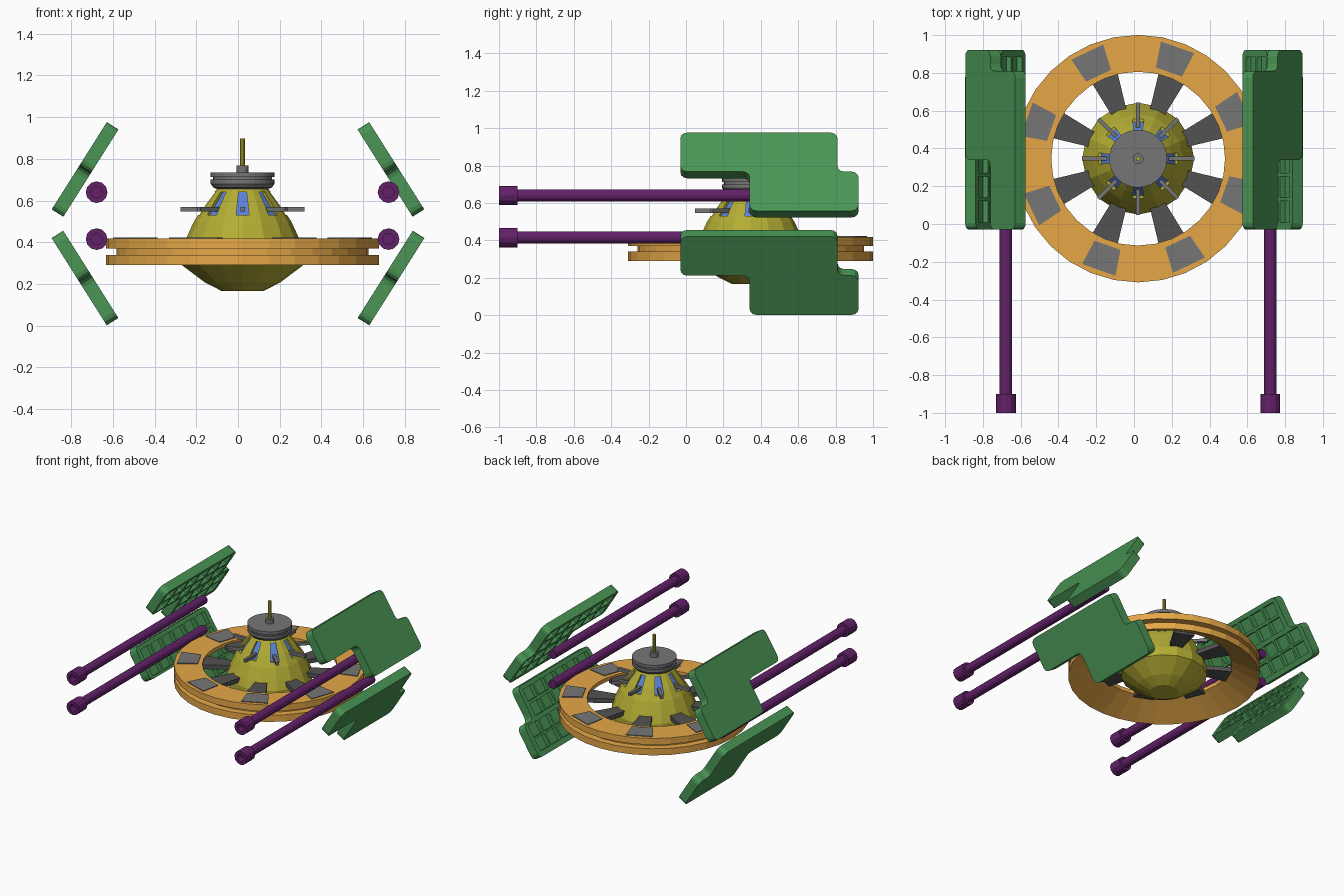
import bpy, bmesh
from math import cos, sin, pi, radians
from mathutils import Matrix

if "Cube" in bpy.data.objects:
    bpy.data.objects.remove(bpy.data.objects["Cube"])

CX, CY = 0.022, 0.346          # axis of the saucer


def material(name, rgb):
    m = bpy.data.materials.new(name)
    m.diffuse_color = (*rgb, 1)
    m.use_nodes = True
    m.node_tree.nodes["Principled BSDF"].inputs["Base Color"].default_value = m.diffuse_color
    return m


ORANGE = material("orange", (0.79, 0.39, 0.064))
OLIVE = material("olive", (0.455, 0.416, 0.035))
PURPLE = material("purple", (0.122, 0.015, 0.14))
GREEN = material("green", (0.068, 0.30, 0.09))
BLUE = material("blue", (0.10, 0.22, 0.70))
GREY = material("grey", (0.18, 0.18, 0.18))
DARK = material("dark_grey", (0.085, 0.085, 0.085))


def finish(name, bm, mat=None):
    bmesh.ops.recalc_face_normals(bm, faces=bm.faces[:])
    me = bpy.data.meshes.new(name)
    bm.to_mesh(me)
    bm.free()
    ob = bpy.data.objects.new(name, me)
    bpy.context.collection.objects.link(ob)
    if mat:
        me.materials.append(mat)
    return ob


def lathe(name, profile, seg, mat=None, matrix=None, closed=False):
    """Turn (radius, height) points around z; open profiles get end caps."""
    bm = bmesh.new()
    rings = [[bm.verts.new((r * cos(2 * pi * i / seg), r * sin(2 * pi * i / seg), z))
              for i in range(seg)] for r, z in profile]
    pairs = list(zip(rings, rings[1:]))
    if closed:
        pairs.append((rings[-1], rings[0]))
    else:
        bm.faces.new(rings[0])
        bm.faces.new(rings[-1])
    for a, b in pairs:
        for i in range(seg):
            j = (i + 1) % seg
            bm.faces.new((a[i], a[j], b[j], b[i]))
    bm.transform(matrix or Matrix.Translation((CX, CY, 0)))
    return finish(name, bm, mat)


def prism(bm, low, high):
    """Solid between two matching loops of points."""
    a = [bm.verts.new(p) for p in low]
    b = [bm.verts.new(p) for p in high]
    bm.faces.new(a)
    bm.faces.new(b)
    n = len(a)
    for i in range(n):
        bm.faces.new((a[i], a[(i + 1) % n], b[(i + 1) % n], b[i]))


def box(bm, x0, x1, y0, y1, z0, z1):
    loop = [(x0, y0), (x1, y0), (x1, y1), (x0, y1)]
    prism(bm, [(x, y, z0) for x, y in loop], [(x, y, z1) for x, y in loop])


def around(name, build, start, mat=None):
    """Eight radial copies of a part built along +x."""
    bm = bmesh.new()
    for k in range(8):
        old = set(bm.verts)
        build(bm)
        new = [v for v in bm.verts if v not in old]
        bmesh.ops.transform(bm, verts=new, matrix=Matrix.Translation((CX, CY, 0))
                            @ Matrix.Rotation(radians(start + 45 * k), 4, 'Z'))
    return finish(name, bm, mat)


def cut(ob, cutter):
    mod = ob.modifiers.new("cut", 'BOOLEAN')
    mod.object = cutter
    mod.operation = 'DIFFERENCE'
    mod.solver = 'EXACT'
    bpy.context.view_layer.update()
    me = bpy.data.meshes.new_from_object(
        ob.evaluated_get(bpy.context.evaluated_depsgraph_get()))
    ob.modifiers.clear()
    ob.data = me
    bpy.data.objects.remove(cutter)


# Grooved outer ring with a conical underside
lathe("outer_ring", [(0.655, 0.29), (0.655, 0.34), (0.605, 0.34), (0.605, 0.37),
                     (0.655, 0.37), (0.655, 0.418), (0.46, 0.418), (0.46, 0.39)],
      32, ORANGE, closed=True)


# Wedge panels on the ring and wedge spokes inside it
def wedge(r0, r1, z0, z1, half):
    a = radians(half)
    loop = [(r0 * cos(a), -r0 * sin(a)), (r1 * cos(a), -r1 * sin(a)),
            (r1 * cos(a), r1 * sin(a)), (r0 * cos(a), r0 * sin(a))]
    return lambda bm: prism(bm, [(x, y, z0) for x, y in loop], [(x, y, z1) for x, y in loop])


around("ring_panels", wedge(0.492, 0.632, 0.41, 0.423, 8.5), 25.5, GREY)
around("spokes", wedge(0.25, 0.468, 0.37, 0.403, 9), 22.5, DARK)

# Faceted central hub with eight window slots
hub = lathe("hub", [(0.10, 0.166), (0.18, 0.207), (0.295, 0.293), (0.296, 0.355),
                    (0.272, 0.415), (0.235, 0.497), (0.185, 0.575), (0.12, 0.66)], 16, OLIVE)


def slot(inner, outer):
    corners = [(0.219, -0.031, 0.53), (0.219, 0.031, 0.53),
               (0.137, 0.019, 0.64), (0.137, -0.019, 0.64)]
    return lambda bm: prism(bm, [(r + inner, t, z) for r, t, z in corners],
                            [(r + outer, t, z) for r, t, z in corners])


cut(hub, around("slot_cutter", slot(-0.035, 0.1), 0))
around("windows", slot(-0.05, -0.025), 0, BLUE)
around("fins", lambda bm: box(bm, 0.14, 0.298, -0.011, 0.011, 0.547, 0.57), 0, GREY)

# Cap discs and antenna
lathe("cap", [(0.12, 0.655), (0.14, 0.662), (0.153, 0.68), (0.153, 0.70), (0.142, 0.70),
              (0.142, 0.713), (0.153, 0.713), (0.153, 0.735), (0.028, 0.735), (0.028, 0.768)],
      32, GREY)
lathe("antenna", [(0.012, 0.76), (0.012, 0.897)], 10, OLIVE)

# Four long barrels with hollow muzzles
for side, x in (("left", -0.678), ("right", 0.722)):
    for level, z in (("lower", 0.415), ("upper", 0.64)):
        lathe(f"barrel_{level}_{side}",
              [(0.027, -0.95), (0.027, -1.0), (0.052, -1.0), (0.052, -0.9),
               (0.033, -0.9), (0.033, 0.56)], 12, PURPLE,
              Matrix.Translation((x, 0, z)) @ Matrix.Rotation(-pi / 2, 4, 'X'))

# Stepped wing plate: local x = length, y = down the slope, z = thickness inward
bm = bmesh.new()
outline = [(-0.03, 0), (0.81, 0), (0.81, 0.247), (0.922, 0.247),
           (0.922, 0.495), (0.34, 0.495), (0.34, 0.247), (-0.03, 0.247)]
face = bm.faces.new([bm.verts.new((x, y, 0)) for x, y in outline])
bmesh.ops.bevel(bm, geom=bm.verts[:], offset=0.036, segments=3, profile=0.5,
                affect='VERTICES')
ext = bmesh.ops.extrude_face_region(bm, geom=bm.faces[:])
bmesh.ops.translate(bm, vec=(0, 0, 0.066),
                    verts=[v for v in ext['geom'] if isinstance(v, bmesh.types.BMVert)])
plate = finish("wing_plate", bm, GREEN)

# Rows of pockets leave a lattice on the inner face
bm = bmesh.new()
for x0, x1, n, rows in ((0.0, 0.78, 6, (0.03, 0.14)), (0.37, 0.892, 4, (0.262, 0.367))):
    pitch = (x1 - x0) / n
    for y in rows:
        for i in range(n):
            box(bm, x0 + i * pitch + 0.009, x0 + (i + 1) * pitch - 0.009,
                y, y + 0.09, 0.036, 0.1)
cut(plate, finish("pocket_cutter", bm))

# Place the four wings, pockets facing the barrels
for level, x, z, s in (("upper", 0.629, 0.976, 1), ("lower", 0.894, 0.42, -1)):
    for side, mx in (("right", 1), ("left", -1)):
        axes = Matrix(((0, s * 0.534 * mx, -0.845 * mx, x * mx),
                       (1, 0, 0, 0),
                       (0, -0.845, -s * 0.534, z),
                       (0, 0, 0, 1)))
        bm = bmesh.new()
        bm.from_mesh(plate.data)
        bm.transform(axes)
        finish(f"wing_{level}_{side}", bm, GREEN)
bpy.data.objects.remove(plate)
